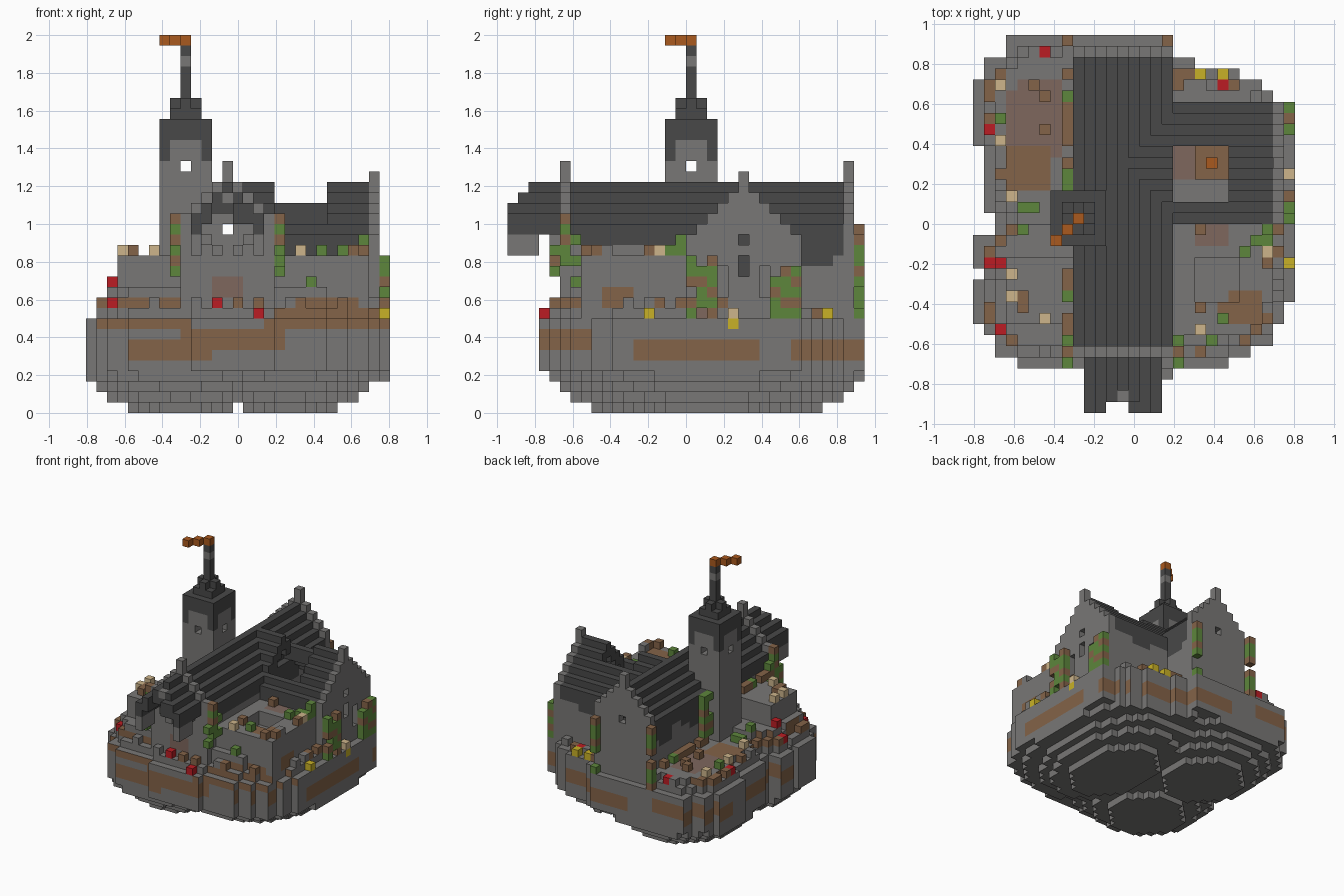
import bpy, math, random

cube = bpy.data.objects.get("Cube")
if cube:
    bpy.data.objects.remove(cube, do_unlink=True)

rng = random.Random(7)
UNIT = 1 / 18
CENTRE_I, CENTRE_J = 14.5, 17


def material(name, rgb):
    mat = bpy.data.materials.new(name)
    mat.use_nodes = True
    mat.diffuse_color = (*rgb, 1)
    node = mat.node_tree.nodes["Principled BSDF"]
    node.inputs["Base Color"].default_value = (*rgb, 1)
    node.inputs["Roughness"].default_value = 0.9
    return mat


palette = {
    "stone": (.19, .185, .18), "slate": (.065, .065, .065),
    "earth": (.23, .125, .065), "leaf": (.11, .24, .045),
    "red": (.5, .012, .017), "sand": (.61, .46, .26),
    "yellow": (.58, .44, .02), "orange": (.4, .1, .013),
    "clay": (.21, .135, .11),
}
names = list(palette)
mats = [material(name, rgb) for name, rgb in palette.items()]

# One shared block grid: cell -> (part, colour)
grid = {}


def block(part, colour, i, j, k):
    grid[i, j, k] = (part, colour)


def span(xs, ys, zs):
    return [(i, j, k) for i in range(xs[0], xs[1] + 1)
            for j in range(ys[0], ys[1] + 1) for k in range(zs[0], zs[1] + 1)]


def box(part, colour, *ranges):
    for cell in span(*ranges):
        block(part, colour, *cell)


def carve(*ranges):
    for cell in span(*ranges):
        grid.pop(cell, None)


# Island outline: left and right ends of each row from front to back
left = [10, 4, 2, 2, 1, 0, 0, 0, 0, 1, 0, 0, 0, 2, 2] + [1] * 6 + [0] * 6 + [1, 1, 3, 3]
right = [17, 22, 24, 26, 26, 27, 27] + [28] * 18 + [26, 25, 23, 19, 17, 17]
cells = {(i, row + 3) for row, (a, b) in enumerate(zip(left, right)) for i in range(a, b + 1)}


def rim_distance(i, j):
    for step in (1, 2):
        if any((i + a, j + b) not in cells for a in range(-step, step + 1)
               for b in range(-step, step + 1) if abs(a) + abs(b) <= step):
            return step
    return 3


def ground(i, j):
    edge = rim_distance(i, j)
    height = 8 + edge
    if j > 27 and i > 17:
        height = 9
    if 6 <= j <= 16 and edge == 3:
        height = 12
    if 3 <= i <= 8 and 8 <= j <= 13:
        height = 15
    if 18 <= i <= 26 and 7 <= j <= 16:
        height = 13 if 20 <= i <= 23 and 10 <= j <= 13 else 15
    return height


# Floating rock: three terraced lobes (centre, radius, stretch) that merge upwards
lobes = [(8.5, 24, 5, 1.05), (8.5, 12.5, 5, .95), (19, 18.5, 4.7, 1.45)]
spread = [0, 2, 3.2, 5, 7, 10]


def in_rock(i, j, k):
    return k >= len(spread) or any(
        math.hypot(i - x, (j - y) / stretch) < radius + spread[k]
        for x, y, radius, stretch in lobes)


for i, j in cells:
    for k in range(ground(i, j)):
        if in_rock(i, j, k) and not (k == 0 and i == 14):
            block("island", "stone", i, j, k)

FLOOR = 9
RIDGE = 21


# Slate creeping down the wall tops in scallops
def wall_colour(along, k):
    drop = 16 - (2 if along % 7 < 3 else 1 if along % 7 < 5 else 0)
    return "slate" if k >= drop and along > 18 else "stone"


# Long hall: side walls, raised end gables, stepped roof
for i in (9, 17):
    for j in range(5, 33):
        for k in range(FLOOR, 16):
            block("hall_walls", wall_colour(j, k), i, j, k)
for d in range(-4, 5):
    i, top = 13 + d, RIDGE - abs(d)
    box("hall_roof", "slate", (i, i), (6, 31), (top - 1, top))
    for j in (5, 32):
        box("hall_gables", "stone", (i, i), (j, j), (FLOOR, top + (1 if d else 2)))
box("hall_gables", "clay", (12, 14), (5, 5), (11, 12))

# Cross wing: side walls, end gable, stepped roof
for j in (17, 27):
    for i in range(17, 28):
        for k in range(FLOOR, 16):
            block("wing_walls", wall_colour(i, k), i, j, k)
for d in range(-5, 6):
    j, top = 22 + d, RIDGE - abs(d)
    box("wing_roof", "slate", (14 + abs(d) // 2, 26), (j, j), (top - 1, top))
    box("wing_gable", "stone", (27, 27), (j, j), (FLOOR, top if d else top + 1))
box("wing_gable", "clay", (27, 27), (18, 18), (FLOOR, 12))
carve((10, 16), (18, 26), (FLOOR + 3, 15))

# Broken hole in the wing roof with a glowing ember below
carve((18, 22), (19, 23), (15, RIDGE))
box("rubble", "stone", (18, 22), (19, 23), (11, 11))
box("rubble", "clay", (18, 20), (21, 23), (11, 11))
box("rubble", "earth", (20, 22), (21, 23), (12, 12))
block("ember", "orange", 21, 22, 13)

# Wing windows: dark slots and tall recessed arches
for k in (13, 14, 16):
    carve((27, 27), (22, 22), (k, k))
    block("dark_window", "slate", 26, 22, k)
for j in (20, 24):
    carve((27, 27), (j, j), (10, 13))
    box("window_back", "stone", (26, 26), (j, j), (10, 13))

# Ragged porch roof ahead of the front gable
for d in range(-3, 4):
    i, top = 13 + d, RIDGE - abs(d)
    for j in range(5):
        peak = min(top, RIDGE - 2 + j) if j < 2 else top
        box("porch_roof", "slate", (i, i), (j, j), (peak - 1, peak))
for i in (10, 16):
    box("porch_bracket", "stone", (i, i), (0, 2), (15, 16))
carve((12, 13), (0, 0), (15, RIDGE))
block("porch_bracket", "stone", 13, 1, RIDGE - 1)

# Round windows open through both hall gables, with raised surround in front
for j in (5, 32):
    carve((13, 13), (j, j), (17, 17))
for i, k in ((11, 16), (15, 16), (12, 15), (14, 15)):
    block("window_surround", "stone", i, 4, k)

# Tower with dark stepped cap, spire and flag
box("tower", "stone", (7, 11), (15, 19), (FLOOR, 25))
for i in (7, 11):
    for j in (15, 19):
        box("tower_cap", "slate", (i, i), (j, j), (24, 27))
box("tower_cap", "slate", (7, 11), (15, 19), (26, 26))
box("tower_cap", "slate", (8, 10), (15, 19), (27, 27))
box("tower_cap", "slate", (7, 11), (16, 18), (27, 27))
box("tower_cap", "slate", (8, 10), (16, 18), (28, 28))
box("tower_cap", "slate", (8, 10), (17, 17), (29, 29))
box("tower_cap", "slate", (9, 9), (16, 18), (29, 29))
carve((9, 9), (15, 19), (23, 23))
carve((7, 11), (17, 17), (23, 23))
box("spire", "slate", (9, 9), (17, 17), (30, 34))
block("spire", "stone", 9, 17, 33)
for step in range(3):
    block("flag", "orange", 9 - step, 17 - step, 35)


# Climbing plants on corners and walls, mixed with bare stems
def vine(i, j, low, high, density=.8, stems=2):
    for k in range(low, high + 1):
        if (i, j, k) not in grid and rng.random() < density:
            block("vines", "earth" if (3 * i + j + 2 * k) % 5 < stems else "leaf", i, j, k)


for i in (8, 18):
    vine(i, 5, 14, 18, .9)
    vine(i, 6, 14, 16)
    vine(i, 4, 13, 15, .5)
for j in (18, 19, 25, 26, 27):
    vine(28, j, 8, 11 + j % 4, .85)
vine(28, 17, 8, 14)
vine(26, 16, 15, 16, 1, 1)
for i in (8, 17):
    vine(i, 33, 6, 17)
for j in range(20, 31):
    vine(8, j, 10, 11, .6, 4)
for j in range(7, 15):
    vine(8, j, 15, 15, .7, 4)
for j in (20, 21):
    vine(8, j, 11, 17)

# Loose bricks and shrubs along the rim
for i, j in sorted(cells):
    k = ground(i, j)
    edge = rim_distance(i, j)
    if (i, j, k) in grid or 9 <= i <= 17 and 5 <= j <= 32:
        continue
    if edge == 2 and rng.random() < .55:
        block("loose_bricks", rng.choice(("stone", "earth", "earth")), i, j, k)
    elif edge == 3 and rng.random() < .04:
        block("loose_bricks", "earth", i, j, k)

# Flowers, shrubs and pale stones resting on the ground
scatter = {
    "red": [(6, 32), (1, 25), (1, 13), (2, 13), (2, 7), (22, 29), (12, 4), (16, 3)],
    "yellow": [(20, 30), (22, 30), (28, 13)],
    "sand": [(2, 24), (2, 29), (3, 19), (3, 12), (3, 10), (6, 8), (20, 7), (26, 14), (28, 21)],
    "leaf": [(24, 14), (25, 15), (26, 15), (22, 8), (21, 6), (4, 18), (5, 18), (4, 16), (2, 26)],
}
for colour, spots in scatter.items():
    for i, j in spots:
        block("flowers_and_stones", colour, i, j, ground(i, j))
block("flowers_and_stones", "yellow", 28, 21, 8)

# Worn ground patches: colour, centre and radii
patches = [("earth", 4.5, 21.5, 2.5, 2), ("clay", 5.5, 26, 3, 4),
           ("earth", 24, 9, 2.2, 1.6), ("clay", 21, 15.5, 2, 1.5)]
# Earth strata on the front cliff: level, first and last column
strata = [(5, 4, 11), (6, 4, 18), (7, 9, 18), (8, 1, 9), (8, 17, 28),
          (9, 18, 27), (10, 2, 8), (10, 19, 25)]


# Earth bands on the cliff sides and worn patches on the ground
def island_colour(i, j, k, axis, colour):
    if axis == 2:
        for tint, x, y, rx, ry in patches:
            if k > 7 and ((i - x) / rx) ** 2 + ((j - y) / ry) ** 2 < 1:
                return tint
        return colour
    if axis == 1 and j < 12:
        return "earth" if any(k == z and a <= i <= b for z, a, b in strata) else colour
    along = j if axis == 0 else i
    centre = 6.5 if along < 10 else 5.5
    gap = math.sin(along * .4 + 1) < -.75
    crumbs = k in (10, 11) and math.sin(along * .8) > .3
    return "earth" if abs(k - centre) < 1 and not gap or crumbs else colour


# Turn every part into a mesh made only of its exposed square faces
parts = {}
for (i, j, k), (part, colour) in grid.items():
    verts, faces, slots = parts.setdefault(part, ({}, [], []))
    for axis in range(3):
        for side in (0, 1):
            near = [i, j, k]
            near[axis] += 2 * side - 1
            if tuple(near) in grid:
                continue
            loop = []
            for a, b in ((0, 0), (1, 0), (1, 1), (0, 1)):
                corner = [i, j, k]
                corner[axis] += side
                corner[(axis + 1) % 3] += a
                corner[(axis + 2) % 3] += b
                loop.append(verts.setdefault(tuple(corner), len(verts)))
            faces.append(loop if side else loop[::-1])
            tint = island_colour(i, j, k, axis, colour) if part == "island" else colour
            slots.append(names.index(tint))

for part, (verts, faces, slots) in parts.items():
    mesh = bpy.data.meshes.new(part)
    points = [((x - CENTRE_I) * UNIT, (y - CENTRE_J) * UNIT, z * UNIT) for x, y, z in verts]
    mesh.from_pydata(points, [], faces)
    used = sorted(set(slots))
    for slot in used:
        mesh.materials.append(mats[slot])
    for face, slot in zip(mesh.polygons, slots):
        face.material_index = used.index(slot)
    bpy.context.collection.objects.link(bpy.data.objects.new(part, mesh))
